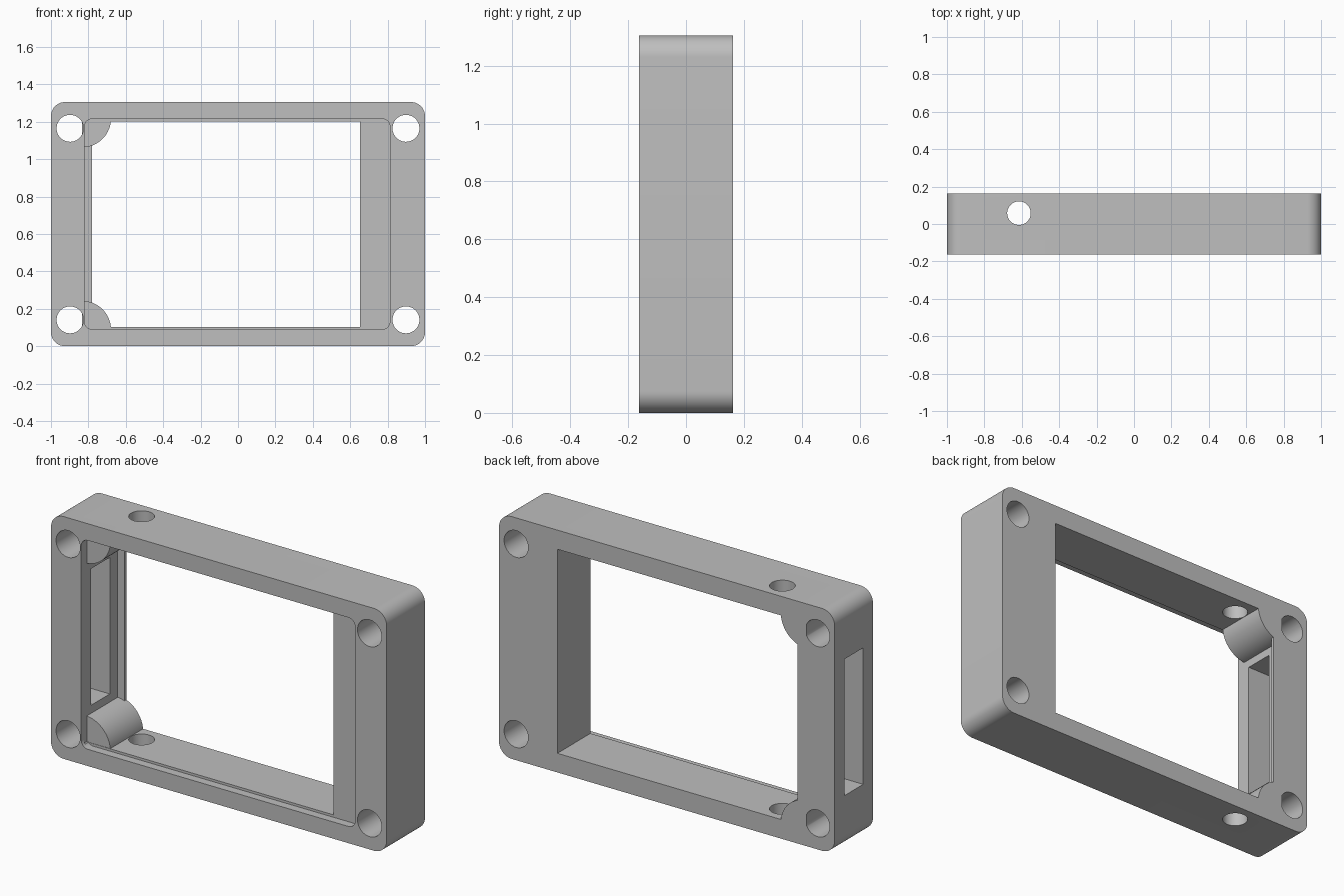
import bpy, bmesh, math

if "Cube" in bpy.data.objects:
    bpy.data.objects.remove(bpy.data.objects["Cube"])

H = 1.305          # height
D = 0.163          # half depth
MID = H / 2

grey = bpy.data.materials.new("plain grey")
grey.diffuse_color = (0.52, 0.52, 0.52, 1)
grey.use_nodes = True
grey.node_tree.nodes["Principled BSDF"].inputs["Base Color"].default_value = grey.diffuse_color


def arc(cx, cz, r, a0, a1, n):
    return [(cx + r * math.cos(math.radians(a0 + (a1 - a0) * i / n)),
             cz + r * math.sin(math.radians(a0 + (a1 - a0) * i / n))) for i in range(n + 1)]


def rect(x0, x1, z0, z1, r=0):
    if r == 0:
        return [(x0, z0), (x1, z0), (x1, z1), (x0, z1)]
    return (arc(x1 - r, z1 - r, r, 0, 90, 12) + arc(x0 + r, z1 - r, r, 90, 180, 12)
            + arc(x0 + r, z0 + r, r, 180, 270, 12) + arc(x1 - r, z0 + r, r, 270, 360, 12))


def circle(cx, cz, r):
    return arc(cx, cz, r, 0, 360, 48)[:-1]


def prism(name, outline, lo, hi, axis="y"):
    """Extrude an outline along y (outline is x,z) or along z (outline is x,y)."""
    bm = bmesh.new()
    put = (lambda p, t: (p[0], t, p[1])) if axis == "y" else (lambda p, t: (p[0], p[1], t))
    a = [bm.verts.new(put(p, lo)) for p in outline]
    b = [bm.verts.new(put(p, hi)) for p in outline]
    bm.faces.new(a)
    bm.faces.new(b[::-1])
    for i in range(len(a)):
        j = (i + 1) % len(a)
        bm.faces.new((a[i], b[i], b[j], a[j]))
    bmesh.ops.recalc_face_normals(bm, faces=bm.faces)
    me = bpy.data.meshes.new(name)
    bm.to_mesh(me)
    bm.free()
    me.materials.append(grey)
    ob = bpy.data.objects.new(name, me)
    bpy.context.collection.objects.link(ob)
    return ob


def combine(target, tool, operation):
    mod = target.modifiers.new(operation.lower(), "BOOLEAN")
    mod.operation, mod.solver, mod.object = operation, "EXACT", tool
    bpy.context.view_layer.objects.active = target
    bpy.ops.object.modifier_apply(modifier=mod.name)
    bpy.data.objects.remove(tool)


# outer frame with rounded corners
frame = prism("frame", rect(-1, 1, 0, H, 0.075), -D, D)

# shallow front recess, deep chamber, and thin-lipped rear opening
cutters = [
    prism("front_recess", rect(-0.82, 0.812, 0.09, H - 0.09, 0.04), -D - 0.1, -D + 0.045),
    prism("chamber", rect(-0.82, 0.652, 0.103, H - 0.103), -D - 0.01 + 0.03, 0.147),
    prism("rear_opening", rect(-0.78, 0.652, 0.103, H - 0.103), -0.05, D + 0.1),
    # slot through the left wall
    prism("side_slot", rect(-1.1, -0.75, 0.285, H - 0.285), -0.08, 0.08),
    # vertical hole through the top and bottom rails
    prism("rail_hole", circle(-0.615, 0.058, 0.063), -0.1, H + 0.1, "z"),
]
# corner screw holes
for x in (-0.898, 0.898):
    for s in (-1, 1):
        cutters.append(prism("screw_hole", circle(x, MID + s * 0.512, 0.072), -D - 0.1, D + 0.1))
for c in cutters:
    combine(frame, c, "DIFFERENCE")

# quarter-round corner pillars beside the left screw holes
for s in (-1, 1):
    cz = MID + s * (MID - 0.088)
    pts = [(-0.833, cz)] + arc(-0.833, cz, 0.154, 0, -s * 90, 20)
    combine(frame, prism("corner_pillar", pts, -D + 0.047, D), "UNION")

# single material, smooth curves with crisp edges
frame.data.materials.clear()
frame.data.materials.append(grey)
for p in frame.data.polygons:
    p.material_index = 0
bpy.ops.object.select_all(action="DESELECT")
frame.select_set(True)
bpy.context.view_layer.objects.active = frame
bpy.ops.object.shade_smooth_by_angle(angle=math.radians(30))
